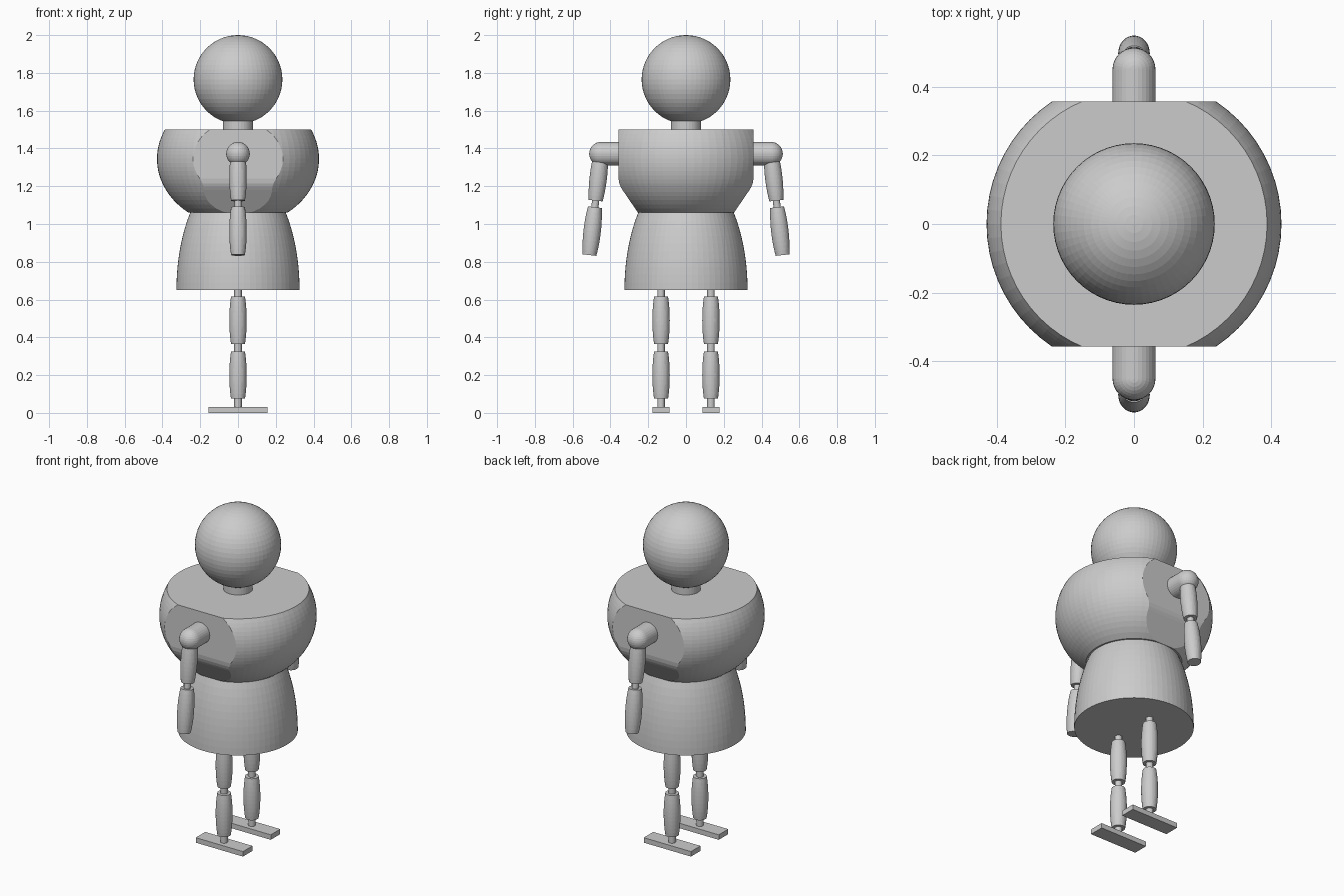
import bpy
import bmesh
from math import sin, cos, pi, radians, sqrt
from mathutils import Vector

cube = bpy.data.objects.get("Cube")
if cube:
    bpy.data.objects.remove(cube, do_unlink=True)

grey = bpy.data.materials.new("plain grey")
grey.use_nodes = True
GREY = (0.6, 0.6, 0.6, 1)
grey.diffuse_color = GREY
grey.node_tree.nodes["Principled BSDF"].inputs["Base Color"].default_value = GREY


def finish(name, bm, location=(0, 0, 0), tilt=0):
    """Turn a bmesh into a flat shaded grey object."""
    bmesh.ops.recalc_face_normals(bm, faces=bm.faces)
    mesh = bpy.data.meshes.new(name)
    bm.to_mesh(mesh)
    bm.free()
    mesh.materials.append(grey)
    obj = bpy.data.objects.new(name, mesh)
    obj.location = location
    obj.rotation_euler.x = tilt
    bpy.context.collection.objects.link(obj)
    return obj


def lathe(profile, segments):
    """Closed solid of revolution about z from (radius, height) pairs."""
    bm = bmesh.new()
    rings = []
    for r, z in profile:
        rings.append([bm.verts.new((r * cos(2 * pi * i / segments),
                                    r * sin(2 * pi * i / segments), z))
                      for i in range(segments)])
    for low, high in zip(rings, rings[1:]):
        for i in range(segments):
            j = (i + 1) % segments
            bm.faces.new((low[i], low[j], high[j], high[i]))
    bm.faces.new(rings[0])
    bm.faces.new(rings[-1])
    return bm


def ellipse(radius, half_height, centre, z0, z1, steps):
    """Profile of an ellipsoid between two heights."""
    heights = [z0 + (z1 - z0) * i / steps for i in range(steps + 1)]
    return [(radius * sqrt(1 - ((z - centre) / half_height) ** 2), z)
            for z in heights]


def rod(name, radius, z0, z1, location=(0, 0, 0), tilt=0):
    finish(name, lathe([(radius, z0), (radius, z1)], 32), location, tilt)


def ball(name, radius, location, segments):
    bm = bmesh.new()
    bmesh.ops.create_uvsphere(bm, u_segments=segments, v_segments=segments // 2,
                              radius=radius)
    finish(name, bm, location)


def barrel(name, z0, z1, location, tilt=0):
    """Limb segment, thicker in the middle."""
    profile = ellipse(0.046, 0.21, (z0 + z1) / 2, z0, z1, 10)
    finish(name, lathe(profile, 32), location, tilt)


# Head and neck
ball("head", 0.235, (0, 0, 1.765), 56)
rod("neck", 0.08, 1.48, 1.6)

# Torso: truncated ellipsoid, trimmed flat on both arm sides
bm = lathe(ellipse(0.429, 0.36, 1.345, 1.06, 1.5, 20), 64)
trim = [(0.357, 1.5), (0.357, 1.24), (0.353, 1.215), (0.345, 1.195),
        (0.336, 1.18), (0.254, 1.06)]
for side in (-1, 1):
    for (y0, z0), (y1, z1) in zip(trim, trim[1:]):
        cut = bmesh.ops.bisect_plane(
            bm, geom=bm.verts[:] + bm.edges[:] + bm.faces[:],
            plane_co=Vector((0, side * y0, z0)),
            plane_no=Vector((0, side * (z0 - z1), y1 - y0)),
            clear_outer=True)
        edges = [e for e in cut["geom_cut"]
                 if isinstance(e, bmesh.types.BMEdge) and e.is_boundary]
        bmesh.ops.edgeloop_fill(bm, edges=edges)
finish("torso", bm)

# Skirt
finish("skirt", lathe(ellipse(0.326, 0.65, 0.65, 0.65, 1.06, 10), 64))

for side, label in ((-1, "front"), (1, "back")):
    # Arm, hanging from a horizontal shoulder and leaning outwards
    shoulder = (0, side * 0.45, 1.372)
    lean = side * radians(6.5)
    rod(label + "_shoulder", 0.0625, 0, 0.13, shoulder, side * pi / 2)
    ball(label + "_shoulder_ball", 0.0625, shoulder, 32)
    barrel(label + "_upper_arm", -0.25, 0, shoulder, lean)
    rod(label + "_elbow", 0.019, -0.3, -0.24, shoulder, lean)
    barrel(label + "_forearm", -0.54, -0.285, shoulder, lean)

    # Leg
    hip = (0, side * 0.132, 0)
    rod(label + "_leg_pin", 0.02, 0.02, 0.66, hip)
    barrel(label + "_thigh", 0.365, 0.615, hip)
    barrel(label + "_shin", 0.075, 0.325, hip)

    # Foot
    bm = bmesh.new()
    bmesh.ops.create_cube(bm, size=1)
    bmesh.ops.scale(bm, vec=(0.314, 0.09, 0.03), verts=bm.verts)
    finish(label + "_foot", bm, (0, side * 0.132, 0.015))
